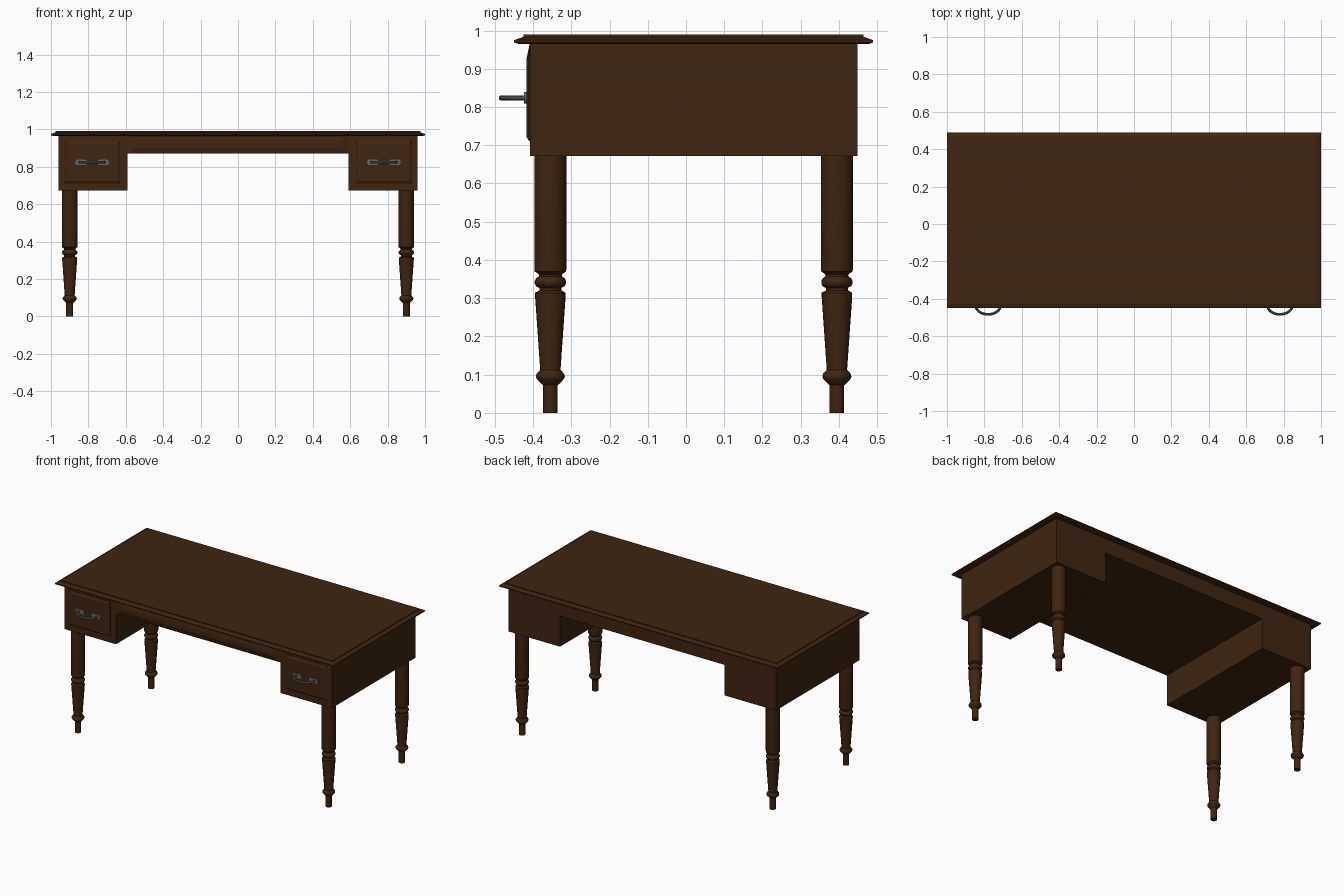
import bpy, bmesh, math

if "Cube" in bpy.data.objects:
    bpy.data.objects.remove(bpy.data.objects["Cube"])

def material(name, rgb):
    m = bpy.data.materials.new(name)
    m.diffuse_color = (*rgb, 1)
    m.use_nodes = True
    m.node_tree.nodes["Principled BSDF"].inputs["Base Color"].default_value = m.diffuse_color
    return m

WOOD = material("dark wood", (0.05, 0.018, 0.005))
METAL = material("grey metal", (0.13, 0.13, 0.14))

def finish(name, bm, mat, smooth=False):
    bmesh.ops.recalc_face_normals(bm, faces=bm.faces)
    me = bpy.data.meshes.new(name)
    bm.to_mesh(me)
    bm.free()
    me.materials.append(mat)
    ob = bpy.data.objects.new(name, me)
    bpy.context.collection.objects.link(ob)
    if smooth:
        bpy.ops.object.select_all(action='DESELECT')
        ob.select_set(True)
        bpy.context.view_layer.objects.active = ob
        bpy.ops.object.shade_smooth_by_angle(angle=math.radians(35))
    return ob

def loft(name, rings, mat, smooth=False, closed=False):
    """Skin a list of equal-length point rings, capping the ends."""
    bm = bmesh.new()
    vs = [[bm.verts.new(p) for p in r] for r in rings]
    n = len(vs[0])
    pairs = list(zip(vs, vs[1:]))
    for a, b in pairs:
        for i in range(n):
            j = (i + 1) % n
            bm.faces.new((a[i], a[j], b[j], b[i]))
    bm.faces.new(vs[0])
    bm.faces.new(vs[-1])
    return finish(name, bm, mat, smooth)

def rect_xy(x0, x1, y0, y1, z):
    return [(x0, y0, z), (x1, y0, z), (x1, y1, z), (x0, y1, z)]

def rect_xz(cx, cz, hx, hz, y):
    return [(cx - hx, y, cz - hz), (cx + hx, y, cz - hz),
            (cx + hx, y, cz + hz), (cx - hx, y, cz + hz)]

# Table top with a bevelled lip
loft("table_top", [rect_xy(-1 + d, 1 - d, -0.45 + d, 0.49 - d, z) for d, z in
     ((0.012, 0.965), (0, 0.969), (0, 0.975), (0.022, 0.983), (0.025, 0.984), (0.025, 0.99))], WOOD)

# Body: an inverted U extruded front to back
outline = [(-0.96, 0.672), (-0.59, 0.672), (-0.59, 0.87), (0.59, 0.87),
           (0.59, 0.672), (0.96, 0.672), (0.96, 0.966), (-0.96, 0.966)]
loft("desk_body", [[(x, y, z) for x, z in outline] for y in (-0.408, 0.449)], WOOD)

# Shallow centre panel with sloping edges
loft("centre_panel", [rect_xz(0, 0.918, 0.59, 0.047, -0.405),
                      rect_xz(0, 0.918, 0.59, 0.047, -0.409),
                      rect_xz(0, 0.912, 0.54, 0.012, -0.418)], WOOD)

# Turned leg profile: radius, height
PROFILE = [(0.019, 0), (0.019, 0.072), (0.024, 0.076), (0.036, 0.089), (0.038, 0.095),
           (0.036, 0.102), (0.027, 0.112), (0.027, 0.118), (0.04, 0.305), (0.04, 0.314),
           (0.029, 0.32), (0.029, 0.327), (0.037, 0.331), (0.041, 0.338), (0.041, 0.345),
           (0.037, 0.352), (0.03, 0.357), (0.03, 0.362), (0.041, 0.37), (0.042, 0.376),
           (0.042, 0.674)]
SIDES = 24

for s, side in ((-1, "left"), (1, "right")):
    for y, end in ((-0.355, "front"), (0.395, "back")):
        loft(f"{end}_{side}_leg",
             [[(s * 0.9 + r * math.cos(2 * math.pi * i / SIDES),
                y + r * math.sin(2 * math.pi * i / SIDES), z) for i in range(SIDES)]
              for r, z in PROFILE], WOOD, True)

    # Drawer front: raised frame edge, groove and field
    cx, cz = s * 0.78, 0.823
    loft(f"{side}_drawer", [rect_xz(cx, cz, 0.15 - d, 0.112 - d, y) for d, y in
         ((0, -0.405), (0, -0.411), (0.012, -0.418), (0.016, -0.418))], WOOD)

    # Handle: two rounded back plates, posts and a bowed bar
    for k in (-1, 1):
        px = cx + k * 0.058
        ring = []
        for i in range(20):
            a = 2 * math.pi * i / 20
            ring.append((px + math.copysign(0.017, math.cos(a)) + 0.015 * math.cos(a),
                         cz + 0.001 + 0.015 * math.sin(a)))
        loft(f"{side}_handle_plate", [[(x, y, z) for x, z in ring]
             for y in (-0.417, -0.424)], METAL, True)
    rings = []
    path = [(-0.066, -0.42)] + [(-0.066 * math.cos(math.pi * t / 20),
            -0.436 - 0.047 * math.sin(math.pi * t / 20)) for t in range(21)] + [(0.066, -0.42)]
    for i, (x, y) in enumerate(path):
        (ax, ay), (bx, by) = path[max(i - 1, 0)], path[min(i + 1, len(path) - 1)]
        l = math.hypot(bx - ax, by - ay)
        nx, ny = -(by - ay) / l, (bx - ax) / l
        rings.append([(cx + x + 0.007 * nx * math.cos(a), y + 0.007 * ny * math.cos(a),
                       cz + 0.001 + 0.007 * math.sin(a))
                      for a in (2 * math.pi * j / 10 for j in range(10))])
    loft(f"{side}_handle_bar", rings, METAL, True)
